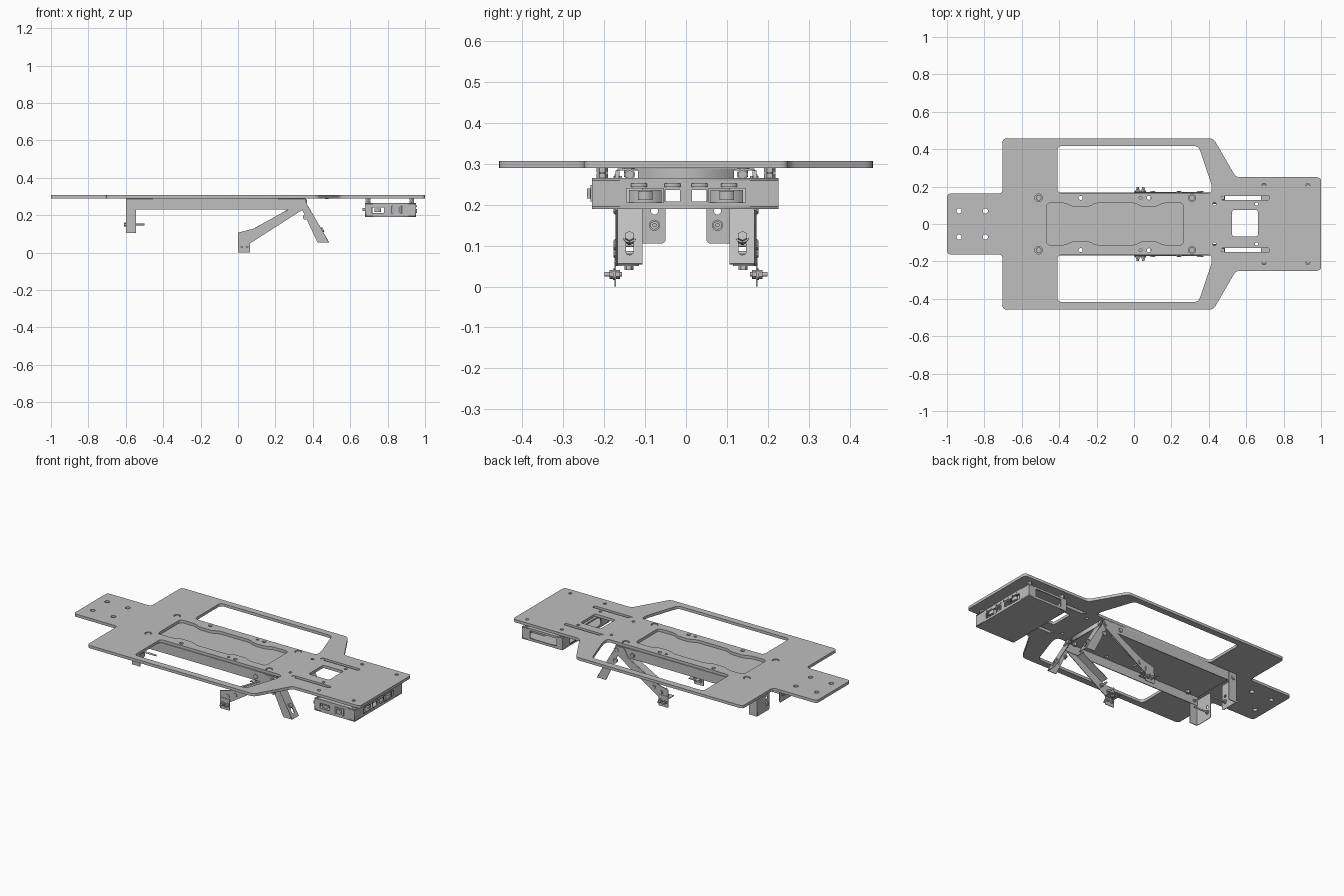
import bpy, bmesh, math
from mathutils import Matrix, Vector

old = bpy.data.objects.get("Cube")
if old:
    bpy.data.objects.remove(old, do_unlink=True)

grey = bpy.data.materials.new("plain grey")
grey.use_nodes = True
COL = (0.52, 0.52, 0.52, 1)
grey.diffuse_color = COL
grey.node_tree.nodes["Principled BSDF"].inputs["Base Color"].default_value = COL
X, Y, Z = Vector((1, 0, 0)), Vector((0, 1, 0)), Vector((0, 0, 1))


def add_mesh(name, mesh):
    mesh.materials.clear()
    mesh.materials.append(grey)
    ob = bpy.data.objects.new(name, mesh)
    bpy.context.collection.objects.link(ob)
    return ob


def fillet(pts, r):
    """Round every corner of a 2D loop."""
    if r <= 0:
        return pts
    out, n = [], len(pts)
    for i in range(n):
        a, p, b = (Vector(pts[k % n]) for k in (i - 1, i, i + 1))
        s = p + (a - p).normalized() * min(r, (a - p).length * 0.45)
        e = p + (b - p).normalized() * min(r, (b - p).length * 0.45)
        for k in range(5):
            t = k / 4
            out.append(s * (1 - t) ** 2 + p * 2 * t * (1 - t) + e * t * t)
    return out


def rect(x0, x1, y0, y1, r=0):
    return fillet([(x0, y0), (x1, y0), (x1, y1), (x0, y1)], r)


def ring(x, y, r, n=16):
    return [(x + r * math.cos(math.tau * k / n), y + r * math.sin(math.tau * k / n)) for k in range(n)]


def panel(name, loops, t, origin, u=X, v=Y):
    """Flat sheet of thickness t; the first loop is the outline, the others are holes."""
    cu = bpy.data.curves.new(name, 'CURVE')
    cu.dimensions, cu.fill_mode, cu.extrude = '2D', 'BOTH', t / 2
    for loop in loops:
        sp = cu.splines.new('POLY')
        sp.points.add(len(loop) - 1)
        for p, co in zip(sp.points, loop):
            p.co = (co[0], co[1], 0, 1)
        sp.use_cyclic_u = True
    tmp = bpy.data.objects.new(name + "_outline", cu)
    bpy.context.collection.objects.link(tmp)
    mesh = bpy.data.meshes.new_from_object(tmp.evaluated_get(bpy.context.evaluated_depsgraph_get()))
    bpy.data.objects.remove(tmp, do_unlink=True)
    frame = Matrix((u, v, u.cross(v))).transposed().to_4x4()
    mesh.transform(Matrix.Translation(origin) @ frame)
    return add_mesh(name, mesh)


def box(name, x0, x1, y0, y1, z0, z1):
    return panel(name, [rect(x0, x1, y0, y1)], z1 - z0, (0, 0, (z0 + z1) / 2))


def cylinders(name, items):
    """items: (start, end, radius, sides), all in one mesh."""
    bm = bmesh.new()
    for a, b, r, n in items:
        a, b = Vector(a), Vector(b)
        m = Matrix.Translation((a + b) / 2) @ (b - a).to_track_quat('Z', 'Y').to_matrix().to_4x4()
        bmesh.ops.create_cone(bm, cap_ends=True, segments=n, radius1=r, radius2=r, depth=(b - a).length, matrix=m)
    mesh = bpy.data.meshes.new(name)
    bm.to_mesh(mesh)
    bm.free()
    return add_mesh(name, mesh)


def bolt(p, axis, back=0.02, front=0.012, r=0.011):
    """Washer and hex head in front of p, shaft and nut behind it."""
    p, d = Vector(p), Vector(axis)
    return [(p, p + d * 0.004, r * 1.25, 16), (p, p + d * front, r, 6),
            (p - d * back, p + d * front, r * 0.5, 12), (p - d * 0.014, p - d * 0.004, r, 6)]


# Main deck plate
half = [(-1, 0.163), (-0.703, 0.163), (-0.703, 0.457), (0.425, 0.457), (0.545, 0.25), (1, 0.25)]
deck = [fillet(half + [(x, -y) for x, y in reversed(half)], 0.022)]
edge = [(-0.468, 0.112), (-0.365, 0.112), (-0.33, 0.092), (-0.24, 0.092), (-0.205, 0.112),
        (0.005, 0.112), (0.04, 0.092), (0.12, 0.092), (0.155, 0.112), (0.265, 0.112)]
deck.append(fillet(edge + [(x, -y) for x, y in reversed(edge)], 0.022))
deck.append(rect(0.525, 0.662, -0.066, 0.075, 0.01))
for s in (1, -1):
    window = [(-0.41, 0.165), (0.415, 0.165), (0.415, 0.21), (0.345, 0.417), (-0.41, 0.417)]
    deck.append(fillet([(x, y * s) for x, y in window], 0.025))
    deck.append(rect(0.465, 0.725, 0.14 * s - 0.011, 0.14 * s + 0.011, 0.011))
    for x, y, r in [(-0.935, 0.07, 0.014), (-0.795, 0.07, 0.014), (-0.51, 0.14, 0.02), (0.31, 0.14, 0.02),
                    (-0.285, 0.14, 0.011), (0.035, 0.14, 0.008), (0.08, 0.14, 0.011), (0.43, 0.107, 0.009),
                    (0.655, 0.107, 0.009), (0.695, 0.208, 0.01), (0.93, 0.208, 0.01)]:
        deck.append(ring(x, y * s, r))
panel("deck_plate", deck, 0.017, (0, 0, 0.2985))

# Tray floor under the middle opening, with its end plate
panel("tray_floor", [rect(-0.6, 0.36, -0.12, 0.12)], 0.005, (0, 0, 0.2865))
box("tray_end_plate", 0.355, 0.36, -0.117, 0.117, 0.262, 0.286)

hardware = []
for s, side in ((1, "back"), (-1, "front")):
    # Long angle rail
    flange = [rect(-0.6, 0.36, 0.12 * s, 0.167 * s)]
    flange += [ring(x, 0.14 * s, 0.011) for x in (-0.285, 0.08)]
    panel(side + "_rail_top", flange, 0.005, (0, 0, 0.2865))
    panel(side + "_rail_side", [rect(-0.6, 0.36, 0.23, 0.287)], 0.005, (0, 0.165 * s, 0), X, Z)

    # Hanging bracket at the tail
    panel(side + "_tail_bracket_side", [rect(-0.6, -0.545, 0.105, 0.285)], 0.004, (0, 0.168 * s, 0), X, Z)
    face = [rect(0.05 * s, 0.168 * s, 0.105, 0.265, 0.012), ring(0.077 * s, 0.185, 0.009)]
    panel(side + "_tail_bracket_face", face, 0.004, (-0.598, 0, 0), Y, Z)
    hardware += bolt((-0.596, 0.077 * s, 0.15), X, 0.012, 0.01)
    hardware.append(((-0.596, 0.077 * s, 0.15), (-0.5, 0.077 * s, 0.15), 0.005, 12))

    # Long sloping arm with a turned-in upper edge
    arm = [(0, 0.05), (0.065, 0.05), (0.35, 0.232), (0.37, 0.262), (0.355, 0.284),
           (0.3, 0.284), (0.27, 0.23), (0.09, 0.13), (0, 0.107)]
    panel(side + "_arm_side", [arm], 0.004, (0, 0.17 * s, 0), X, Z)
    start, end = Vector((0.09, 0, 0.13)), Vector((0.27, 0, 0.23))
    panel(side + "_arm_flange", [rect(0.12 * s, 0.17 * s, 0, (end - start).length)], 0.004,
          start, Y, (end - start).normalized())

    # Foot plate and its shelf
    foot = [rect(0, 0.065, 0, 0.068, 0.004)]
    panel(side + "_foot_plate", foot, 0.004, (0, 0.173 * s, 0), X, Z)
    panel(side + "_foot_shelf", [rect(0, 0.065, 0.115 * s, 0.17 * s)], 0.004, (0, 0, 0.052))

    # Short leg with a slotted face
    leg = [(0.33, 0.28), (0.345, 0.225), (0.425, 0.055), (0.485, 0.055), (0.375, 0.245), (0.36, 0.28)]
    panel(side + "_leg_side", [leg], 0.004, (0, 0.166 * s, 0), X, Z)
    foot_pt, top_pt = Vector((0.485, 0, 0.055)), Vector((0.375, 0, 0.245))
    run = top_pt - foot_pt
    slot = rect(0.138 * s - 0.009, 0.138 * s + 0.009, 0.025, 0.085, 0.009)
    panel(side + "_leg_face", [rect(0.106 * s, 0.168 * s, 0, run.length), slot], 0.004,
          foot_pt, Y, run.normalized())
    normal = Vector((-run.z, 0, run.x)).normalized()
    normal = normal if normal.x > 0 else -normal
    hardware += bolt(foot_pt + run * 0.34 + Y * 0.138 * s, normal, 0.025, 0.01, 0.013)

    # Side bolts through rail, arm, leg and foot
    out = (0, s, 0)
    for x, z in [(-0.575, 0.255), (0.24, 0.255), (0.35, 0.26), (0.05, 0.082), (0.1, 0.102), (0.36, 0.19)]:
        hardware += bolt((x, 0.171 * s, z), out, 0.055 if x < 0.2 and x > 0 else 0.02, 0.006)
    for x in (0.02, 0.05):
        hardware += bolt((x, 0.175 * s, 0.03), out, 0.018, 0.012)
        hardware.append(((x, 0.18 * s, 0.03), (x, 0.199 * s, 0.03), 0.006, 12))
    # Vertical bolts: foot shelf, deck and slots
    hardware += bolt((0.035, 0.14 * s, 0.054), Z, 0.014, 0.008)
    for x in (-0.51, 0.31):
        hardware += [((x, 0.14 * s, 0.285), (x, 0.14 * s, 0.304), 0.015, 16),
                     ((x, 0.14 * s, 0.268), (x, 0.14 * s, 0.286), 0.012, 6)]
    hardware += [((0.475, 0.14 * s, 0.288), (0.475, 0.14 * s, 0.304), 0.01, 12)]
    hardware += bolt((0.36, 0.138 * s, 0.274), X, 0.02, 0.008)
    # Spacers holding the control box
    for x in (0.695, 0.93):
        hardware += [((x, 0.205 * s, 0.264), (x, 0.205 * s, 0.303), 0.008, 12),
                     ((x, 0.205 * s, 0.266), (x, 0.205 * s, 0.277), 0.014, 6),
                     ((x, 0.205 * s, 0.279), (x, 0.205 * s, 0.29), 0.014, 6)]
cylinders("bolts_and_spacers", hardware)

# Control box: floor, lid and walls with openings
X0, X1, Y0, Y1, Z0, Z1 = 0.68, 0.952, -0.23, 0.226, 0.19, 0.265
box("control_box_floor", X0, X1, Y0, Y1, Z0, Z0 + 0.006)
box("control_box_lid", X0, X1, Y0, Y1, Z1 - 0.006, Z1)
ports = [rect(y - w, y + w, z0, z1) for y, w, z0, z1 in
         [(0.033, 0.018, 0.208, 0.236), (-0.033, 0.018, 0.208, 0.236),
          (0.1, 0.045, 0.205, 0.24), (-0.1, 0.045, 0.205, 0.24)]]
panel("control_box_port_wall", [rect(Y0, Y1, Z0, Z1)] + ports, 0.006, (X1 - 0.003, 0, 0), Y, Z)
panel("control_box_inner_wall", [rect(Y0, Y1, Z0, Z1), rect(-0.15, 0.15, 0.2, 0.255)], 0.006,
      (X0 + 0.003, 0, 0), Y, Z)
panel("control_box_back_wall", [rect(X0, X1, Z0, Z1), rect(0.72, 0.9, 0.205, 0.252)], 0.006,
      (0, Y1 - 0.003, 0), X, Z)
panel("control_box_front_wall", [rect(X0, X1, Z0, Z1), rect(0.715, 0.78, 0.212, 0.242)], 0.006,
      (0, Y0 + 0.003, 0), X, Z)

# Connectors, clips and switch on the control box
for i, y in enumerate((-0.1, 0.1)):
    box("connector_%d" % i, 0.86, 0.944, y - 0.04, y + 0.04, 0.196, 0.236)
    box("connector_plug_%d" % i, 0.94, 0.957, y - 0.018, y + 0.018, 0.212, 0.234)
for i, y in enumerate((-0.115, -0.033, 0.033, 0.105)):
    box("port_clip_%d" % i, 0.94, 0.956, y - 0.02, y + 0.02, 0.243, 0.252)
box("front_socket", 0.73, 0.765, -0.228, -0.2, 0.218, 0.236)
box("switch_plate", 0.82, 0.878, -0.234, -0.228, 0.208, 0.248)
box("switch_rocker", 0.835, 0.865, -0.242, -0.232, 0.215, 0.24)
box("side_tab", 0.665, 0.682, -0.22, -0.195, 0.222, 0.238)
